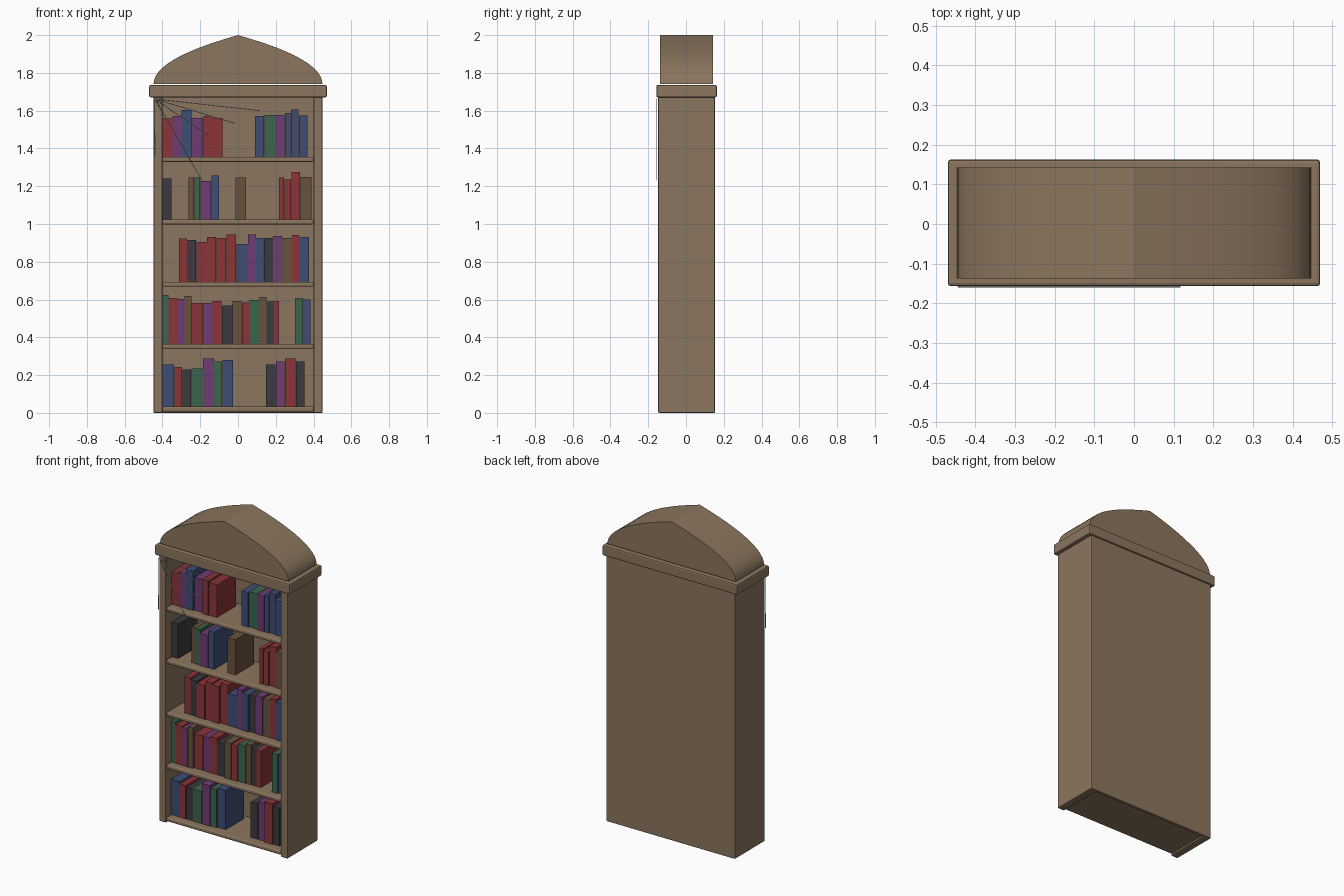
import bpy, bmesh, random
from math import radians
from mathutils import Vector

if "Cube" in bpy.data.objects:
    bpy.data.objects.remove(bpy.data.objects["Cube"])

random.seed(4)
YC = 0.003  # depth centre of the cabinet


def material(name, rgb):
    m = bpy.data.materials.new(name)
    m.diffuse_color = (*rgb, 1)
    m.use_nodes = True
    m.node_tree.nodes["Principled BSDF"].inputs["Base Color"].default_value = m.diffuse_color
    return m


WOOD = material("wood", (0.26, 0.18, 0.112))
SILK = material("silk", (0.6, 0.6, 0.6))
COVERS = {
    "r": material("red_cover", (0.26, 0.035, 0.04)),
    "b": material("blue_cover", (0.05, 0.075, 0.18)),
    "p": material("purple_cover", (0.16, 0.045, 0.17)),
    "g": material("green_cover", (0.045, 0.13, 0.075)),
    "n": material("brown_cover", (0.14, 0.085, 0.048)),
    "d": material("dark_cover", (0.042, 0.042, 0.05)),
}


def finish(bm, name, mat, bevel=0, segments=2):
    bmesh.ops.recalc_face_normals(bm, faces=bm.faces)
    me = bpy.data.meshes.new(name)
    bm.to_mesh(me)
    bm.free()
    me.materials.append(mat)
    ob = bpy.data.objects.new(name, me)
    bpy.context.collection.objects.link(ob)
    if bevel:
        mod = ob.modifiers.new("Bevel", "BEVEL")
        mod.width, mod.segments = bevel, segments
        mod.limit_method = "ANGLE"
        mod.angle_limit = radians(40)
    return ob


def box(name, lo, hi, mat, bevel=0, segments=2):
    lo, hi = Vector(lo), Vector(hi)
    bm = bmesh.new()
    bmesh.ops.create_cube(bm, size=1)
    for v in bm.verts:
        v.co = (lo + hi) / 2 + v.co * (hi - lo)
    return finish(bm, name, mat, bevel, segments)


def prism(name, points, offset, mat, bevel=0):
    bm = bmesh.new()
    face = bm.faces.new([bm.verts.new(p) for p in points])
    new = bmesh.ops.extrude_face_region(bm, geom=[face])["geom"]
    bmesh.ops.translate(bm, vec=offset,
                        verts=[g for g in new if isinstance(g, bmesh.types.BMVert)])
    return finish(bm, name, mat, bevel)


# Cabinet: U-shaped section (sides and back) raised to full height
F, B = YC - 0.15, YC + 0.15
half = [(0.447, B), (0.447, F), (0.4, F), (0.4, B - 0.02)]
section = half + [(-x, y) for x, y in reversed(half)]
prism("cabinet", [(x, y, 0) for x, y in section], (0, 0, 1.675), WOOD, 0.005)

# Shelves with rounded front edges
SHELF_TOPS = [0.033 + 0.3305 * i for i in range(5)]
for i, top in enumerate(SHELF_TOPS):
    box(f"shelf_{i + 1}", (-0.401, F + 0.006, top - 0.026), (0.401, B - 0.015, top),
        WOOD, 0.008, 3)

# Overhanging cornice
box("cornice", (-0.47, YC - 0.16, 1.67), (0.47, YC + 0.16, 1.736), WOOD, 0.008)

# Pointed arch on top, each side a quadratic curve
p0, p1, p2 = Vector((0.447, 1.742)), Vector((0.447, 1.875)), Vector((0, 2.0))
N = 12
curve = [p0 * (1 - t) ** 2 + p1 * 2 * t * (1 - t) + p2 * t * t
         for t in (i / N for i in range(N + 1))]
outline = [(p.x, p.y) for p in curve] + [(-p.x, p.y) for p in reversed(curve[:-1])]
arch = prism("arched_top", [(x, YC - 0.14, z) for x, z in outline], (0, 0.28, 0), WOOD)
bpy.context.view_layer.objects.active = arch
arch.select_set(True)
bpy.ops.object.shade_smooth_by_angle(angle=radians(25))


# Books: sizes in hundredths of a unit, packed rightward from x
def books(shelf, x, colours, widths, heights):
    z = SHELF_TOPS[shelf - 1]
    for c, w, h in zip(colours, widths, heights):
        w, h = w / 100, h / 100
        front = -0.09 + random.uniform(-0.008, 0.008)
        box(f"book_shelf_{shelf}", (x + 0.001, front, z),
            (x + w - 0.001, 0.1, z + h), COVERS[c])
        x += w


books(1, -0.40, "brdgpgb", (6.2, 4.2, 4.8, 6.3, 5.8, 4.3, 5.8),
      (22.2, 21, 19.8, 20.1, 25.4, 23.8, 24.6))
books(1, 0.147, "dprd", (5.3, 4.8, 5.8, 4.8), (22.2, 23.8, 25.4, 23.8))
books(2, -0.40, "grpnrprdnrgndr",
      (3.2, 4.8, 3.7, 3.7, 6.3, 4.8, 4.8, 5.8, 4.8, 4.2, 5.3, 3.7, 3.7, 3.1),
      (26, 24.4, 23.9, 25.4, 21.7, 21.7, 22.8, 20.6, 22.8, 22.2, 23.3, 24.9, 22.5, 22.8))
books(2, 0.302, "gb", (4.2, 4.2), (24.4, 23.8))
books(3, -0.313, "rdrrrrbpbdpnrb",
      (4.3, 4.8, 5.8, 4.8, 5.3, 5.3, 6.3, 4.2, 4.2, 4.8, 4.8, 5.3, 3.7, 5.3),
      (22.8, 22.2, 21.2, 23.8, 23.3, 25.1, 20.1, 25.1, 23.3, 23.3, 24.3, 23.3, 24.9, 23.8))
books(4, -0.40, "d", (4.8,), (21.7,))
books(4, -0.264, "ngpb", (3.2, 3.2, 5.8, 4.2), (22.2, 22.2, 20.4, 23.3))
books(4, -0.015, "n", (5.8,), (22.2,))
books(4, 0.217, "rrrn", (2.7, 3.7, 4.8, 6.2), (22.2, 21.2, 25.1, 22.5))
books(5, -0.40, "rpbprr", (5.3, 4.8, 5.3, 6.3, 4.3, 5.8),
      (20.4, 21.7, 24.9, 20.6, 21.7, 20.6))
books(5, 0.09, "bgpbbb", (4.8, 5.8, 5.2, 3.2, 4.2, 4.6),
      (21.7, 22.2, 22.2, 23.3, 25.1, 22))

# Cobweb strands fanning from the upper left corner
start = Vector((-0.44, -0.158, 1.662))
for x, z in ((0.117, 1.60), (-0.016, 1.533), (-0.16, 1.47), (-0.19, 1.23), (-0.443, 1.335)):
    d = Vector((x, -0.158, z)) - start
    bm = bmesh.new()
    bmesh.ops.create_cone(bm, cap_ends=True, segments=6, radius1=0.002, radius2=0.002,
                          depth=d.length)
    bmesh.ops.rotate(bm, matrix=d.to_track_quat("Z", "Y").to_matrix(), verts=bm.verts)
    bmesh.ops.translate(bm, vec=start + d / 2, verts=bm.verts)
    finish(bm, "cobweb_strand", SILK)
